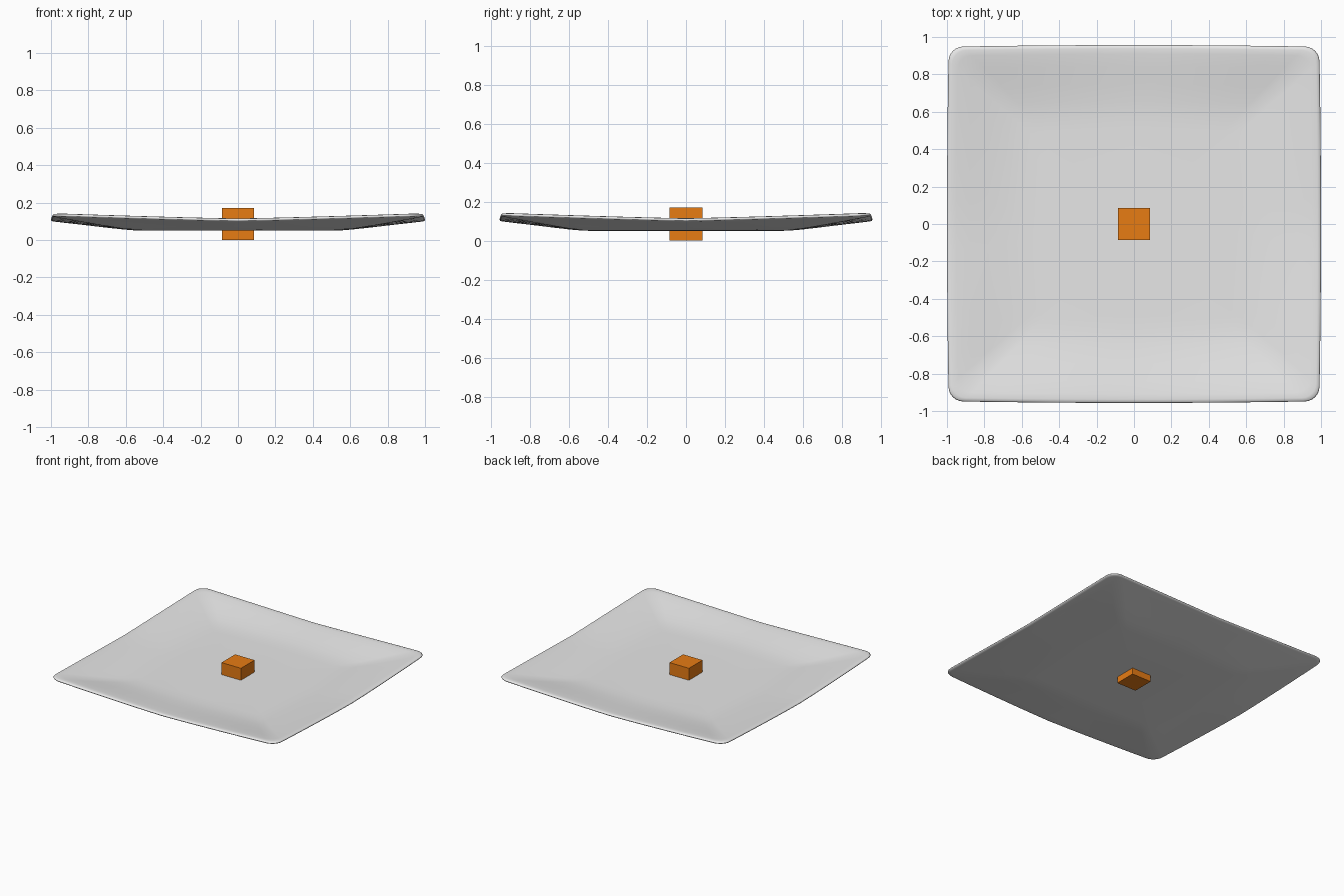
import bpy, bmesh, math

if "Cube" in bpy.data.objects:
    bpy.data.objects.remove(bpy.data.objects["Cube"])

HX, HY, R = 1.0, 0.957, 0.08      # plate half sizes and corner radius


def material(name, rgb):
    m = bpy.data.materials.new(name)
    m.diffuse_color = (*rgb, 1)
    m.use_nodes = True
    m.node_tree.nodes["Principled BSDF"].inputs["Base Color"].default_value = m.diffuse_color
    return m


def finish(name, bm, mat):
    bmesh.ops.recalc_face_normals(bm, faces=bm.faces)
    me = bpy.data.meshes.new(name)
    bm.to_mesh(me)
    bm.free()
    ob = bpy.data.objects.new(name, me)
    bpy.context.collection.objects.link(ob)
    me.materials.append(mat)
    return ob


def outline():
    """Rounded rectangle, with points along the sides so the rim can sag."""
    arcs = []
    for k, (sx, sy) in enumerate(((1, 1), (-1, 1), (-1, -1), (1, -1))):
        arcs.append([(sx * (HX - 0.008 - R) + R * math.cos(math.radians(90 * k + 15 * i)),
                      sy * (HY - 0.008 - R) + R * math.sin(math.radians(90 * k + 15 * i)))
                     for i in range(7)])
    pts = []
    for k, arc in enumerate(arcs):
        pts += arc
        (ax, ay), (bx, by) = arc[-1], arcs[(k + 1) % 4][0]
        for i in range(1, 12):
            t = i / 12
            bulge = 1 + 0.008 * (1 - (2 * t - 1) ** 2)   # sides bow out a little
            x, y = ax + (bx - ax) * t, ay + (by - ay) * t
            pts.append((x, y * bulge) if k % 2 == 0 else (x * bulge, y))
    return pts


# Plate: (scale, height, share of the corner lift), from under the base, round the lip, to the top
profile = [(0.25, 0.05, 0), (0.5, 0.05, 0), (0.56, 0.052, 0.02), (0.62, 0.057, 0.1),
           (0.72, 0.068, 0.3), (0.83, 0.081, 0.55), (0.92, 0.091, 0.8), (0.98, 0.098, 0.97),
           (0.996, 0.101, 1), (1.0, 0.107, 1), (0.995, 0.113, 1), (0.98, 0.115, 1),
           (0.95, 0.113, 0.92), (0.88, 0.105, 0.7), (0.78, 0.092, 0.42), (0.68, 0.081, 0.18),
           (0.6, 0.076, 0.05), (0.52, 0.075, 0), (0.25, 0.075, 0)]
bm = bmesh.new()
pts = outline()
rings = []
for s, z, lift in profile:
    ring = []
    for x, y in pts:
        t = min(abs(x) / HX, abs(y) / HY)                # 0 mid-side, 1 at a corner
        ring.append(bm.verts.new((x * s, y * s, z + 0.026 * lift * min(1, t * 1.05) ** 1.2)))
    rings.append(ring)
n = len(pts)
for a, b in zip(rings, rings[1:]):
    for i in range(n):
        bm.faces.new((a[i], a[(i + 1) % n], b[(i + 1) % n], b[i]))
bm.faces.new(rings[0])
bm.faces.new(rings[-1])
plate = finish("square_plate", bm, material("light grey", (0.8, 0.8, 0.8)))
for p in plate.data.polygons:
    p.use_smooth = True

# Cube standing through the middle of the plate
bm = bmesh.new()
bmesh.ops.create_cube(bm, size=0.17)
bmesh.ops.translate(bm, verts=bm.verts, vec=(0, 0, 0.085))
finish("centre_cube", bm, material("orange", (0.8, 0.2, 0.007)))
